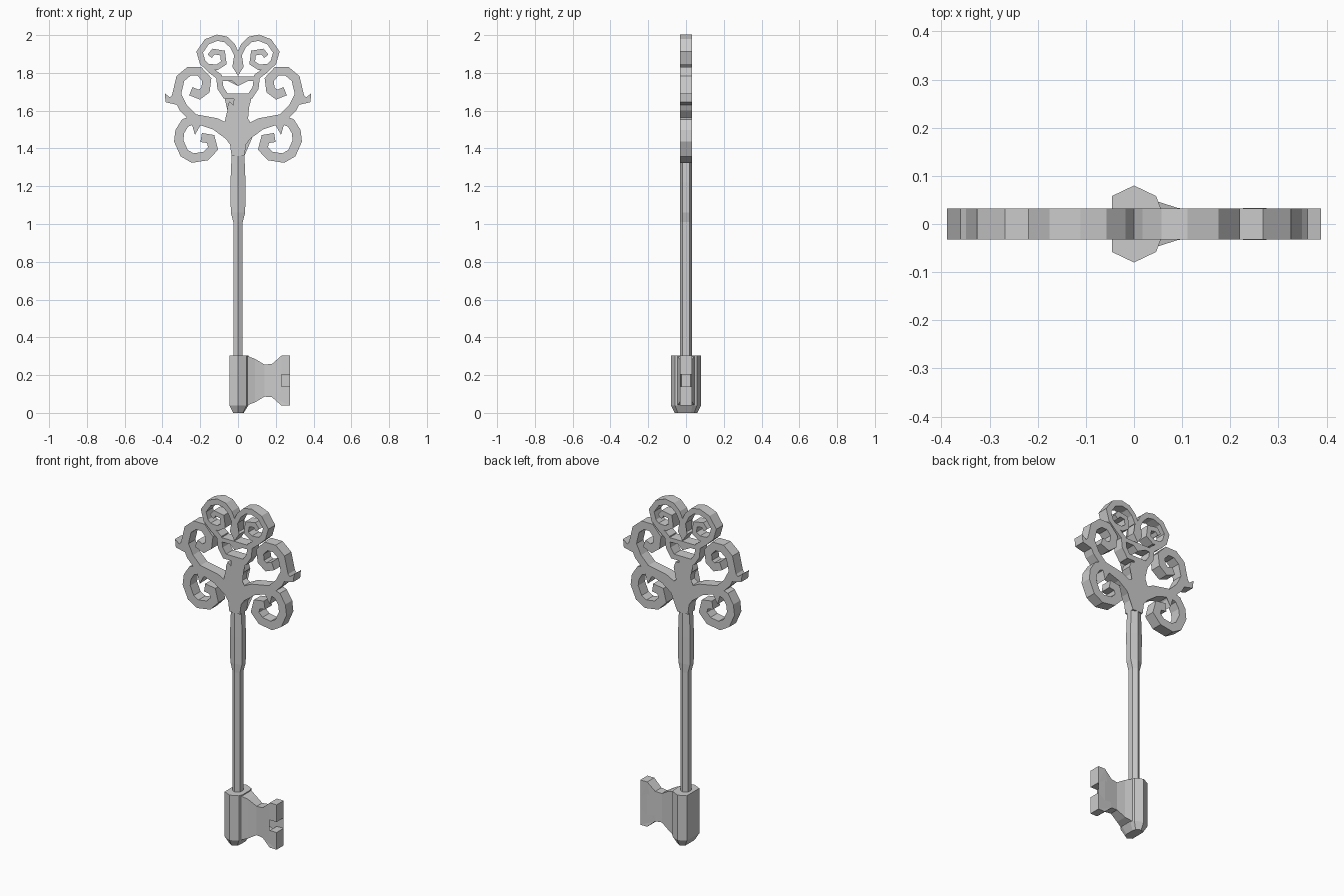
import bpy, bmesh
from mathutils import Vector

if "Cube" in bpy.data.objects:
    bpy.data.objects.remove(bpy.data.objects["Cube"])

T = 0.032  # half thickness of the flat bow


def finish(name, bm, mirror=False):
    bmesh.ops.recalc_face_normals(bm, faces=bm.faces)
    me = bpy.data.meshes.new(name)
    bm.to_mesh(me)
    bm.free()
    ob = bpy.data.objects.new(name, me)
    bpy.context.collection.objects.link(ob)
    if mirror:
        m = ob.modifiers.new("mirror", 'MIRROR')
        m.use_mirror_merge = False
    return ob


def plate(name, pts, depth=lambda x: T, mirror=False):
    # flat outline in x/z, thickened along y
    bm = bmesh.new()
    f = [bm.verts.new((x, -depth(x), z)) for x, z in pts]
    b = [bm.verts.new((x, depth(x), z)) for x, z in pts]
    caps = [bm.faces.new(f), bm.faces.new(b[::-1])]
    n = len(pts)
    for i in range(n):
        j = (i + 1) % n
        bm.faces.new((f[i], b[i], b[j], f[j]))
    bmesh.ops.triangulate(bm, faces=caps)
    return finish(name, bm, mirror)


def ribbon(name, path, widths):
    # square-edged scroll: mitred strip along a centreline, width tapers between two values
    p = [Vector(q) for q in path]
    n = len(p)
    bm = bmesh.new()
    rings = []
    for i in range(n):
        d0 = (p[i] - p[max(i - 1, 0)]) if i else p[1] - p[0]
        d1 = (p[i + 1] - p[i]) if i < n - 1 else d0
        d0, d1 = d0.normalized(), d1.normalized()
        t = (d0 + d1).normalized()
        w = widths[0] + (widths[1] - widths[0]) * min(1, i / 2)
        o = Vector((-t.y, t.x)) * w / max(t.dot(d0), 0.75)
        a, b = p[i] + o, p[i] - o
        rings.append([bm.verts.new(c) for c in
                      ((a.x, -T, a.y), (b.x, -T, b.y), (b.x, T, b.y), (a.x, T, a.y))])
    for r, s in zip(rings, rings[1:]):
        for k in range(4):
            m = (k + 1) % 4
            bm.faces.new((r[k], r[m], s[m], s[k]))
    bm.faces.new(rings[0])
    bm.faces.new(rings[-1][::-1])
    return finish(name, bm, True)


def loft(name, section, levels):
    # faceted column: section scaled (x, y) at each height
    bm = bmesh.new()
    rings = [[bm.verts.new((x * sx, y * sy, z)) for x, y in section] for z, sx, sy in levels]
    n = len(section)
    for r, s in zip(rings, rings[1:]):
        for k in range(n):
            m = (k + 1) % n
            bm.faces.new((r[k], r[m], s[m], s[k]))
    bm.faces.new(rings[0])
    bm.faces.new(rings[-1])
    return finish(name, bm)


# shaft and collar
hexa = [(0, -1), (1, -.55), (1, .55), (0, 1), (-1, .55), (-1, -.55)]
loft("shaft", hexa, [(.29, .025, T), (1.01, .025, T), (1.06, .038, T), (1.22, .04, T),
                     (1.36, .034, T), (1.41, .03, T)])

# barrel at the foot
barrel = [(0, -.08), (.046, -.058), (.055, -.034), (.055, .034), (.046, .058), (0, .08),
          (-.046, .058), (-.046, -.058)]
loft("barrel", barrel, [(0, .55, .75), (.04, 1, 1), (.305, 1, 1)])


# bit: two prongs, flaring into the barrel and at the tips
def bit_depth(x):
    if x < .12:
        return .048 - (x - .045) / .075 * .024
    return .024 + min(1, (x - .12) / .11) * .009


bit_half = [(.045, .132), (.09, .115), (.14, .085), (.18, .088), (.23, .132), (.275, .132),
            (.275, .031), (.23, .031), (.23, .062), (.185, .042), (.12, .045)]
bit = bit_half + [(x, -z) for x, z in reversed(bit_half)]
plate("bit", [(x, z + .171) for x, z in bit], bit_depth)

# side scrolls
ribbon("upper_side_scroll",
       [(.03, 1.475), (.12, 1.53), (.235, 1.56), (.29, 1.615), (.325, 1.685), (.305, 1.77),
        (.26, 1.808), (.205, 1.808), (.165, 1.765), (.172, 1.71), (.205, 1.685), (.25, 1.703)],
       (.04, .023))
ribbon("lower_side_scroll",
       [(.225, 1.555), (.28, 1.535), (.308, 1.49), (.314, 1.44), (.285, 1.375), (.24, 1.349),
        (.17, 1.36), (.132, 1.4), (.145, 1.45), (.195, 1.458)], (.023, .024))
plate("outer_leaf", [(.32, 1.715), (.36, 1.67), (.388, 1.692), (.383, 1.645), (.32, 1.63)], mirror=True)
plate("scroll_thorn", [(.18, 1.555), (.25, 1.55), (.238, 1.51), (.228, 1.472), (.215, 1.52)], mirror=True)

# crown scrolls running down into the frame sides
ribbon("crown_scroll",
       [(.008, 1.9), (.03, 1.945), (.065, 1.977), (.11, 1.986), (.165, 1.965), (.203, 1.91),
        (.187, 1.855), (.145, 1.815), (.1, 1.78), (.093, 1.72), (.06, 1.67)], (.014, .016))
ribbon("crown_curl",
       [(.175, 1.835), (.11, 1.83), (.075, 1.853), (.082, 1.905), (.13, 1.913), (.15, 1.888)],
       (.014, .014))


def symmetric(name, half):
    plate(name, half + [(-x, z) for x, z in reversed(half) if x > 0])


# centre pieces
symmetric("crown_spike", [(0, 1.915), (.014, 1.93), (.014, 1.835), (.03, 1.832), (0, 1.785)])
symmetric("frame_bar", [(0, 1.782), (.1, 1.782), (.085, 1.757), (.03, 1.757), (0, 1.73)])
symmetric("bow_body", [(0, 1.692), (.07, 1.692), (.07, 1.662), (.022, 1.662), (.024, 1.63),
                       (.045, 1.65), (.058, 1.615), (.036, 1.585), (.032, 1.55), (.075, 1.522),
                       (.085, 1.48), (.042, 1.42), (.034, 1.36), (0, 1.36)])
